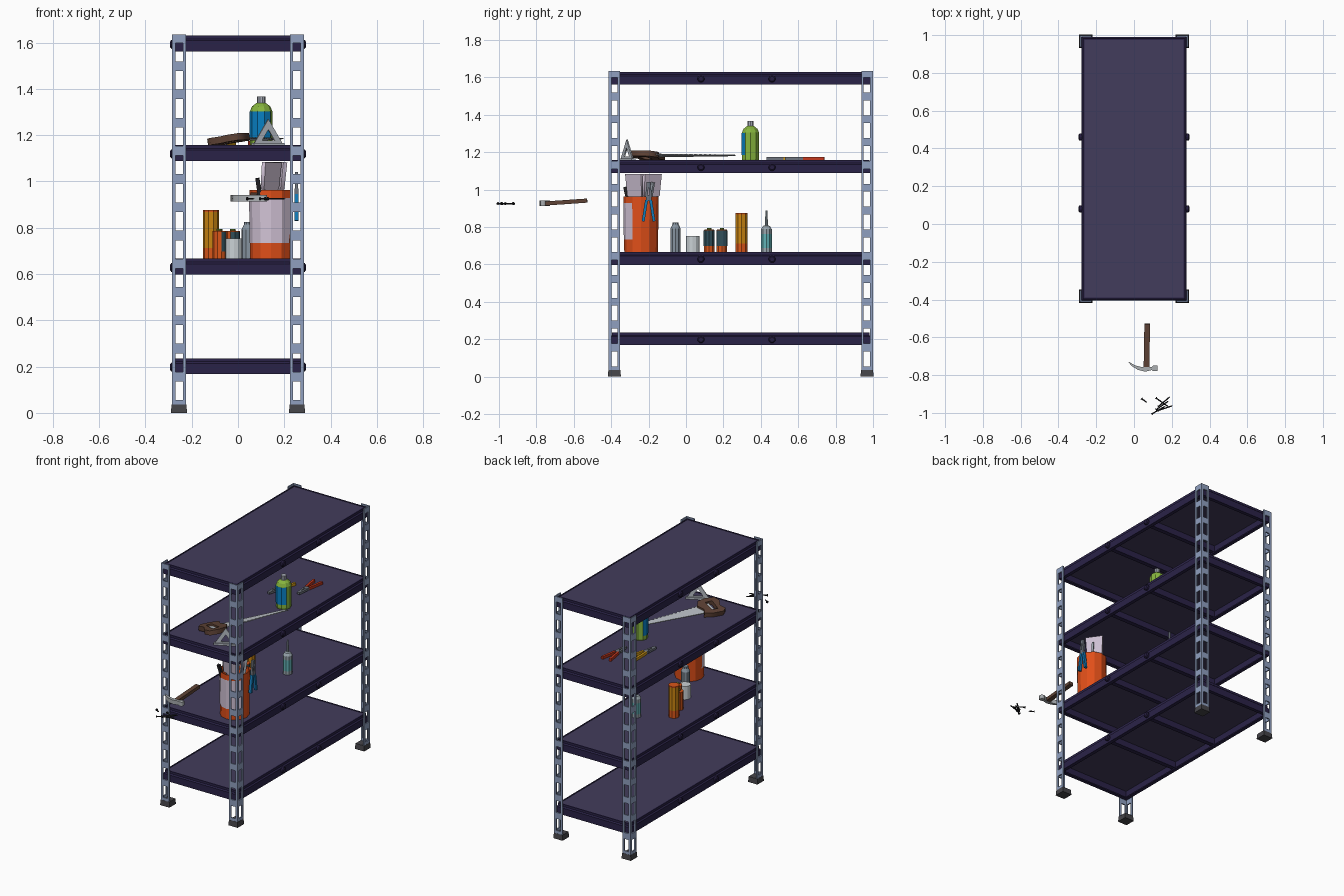
import bpy, bmesh
from math import radians, sin, cos, pi
from mathutils import Matrix, Vector

if "Cube" in bpy.data.objects:
    bpy.data.objects.remove(bpy.data.objects["Cube"])

CY = 0.2925                      # centre of the rack along y
SHELVES = (0.236, 0.666, 1.157, 1.63)
mats = {}


def mat(hexcol):
    if hexcol not in mats:
        m = bpy.data.materials.new("colour_" + hexcol)
        rgb = [(int(hexcol[i:i + 2], 16) / 255) ** 2.2 for i in (0, 2, 4)]
        m.diffuse_color = (*rgb, 1)
        m.use_nodes = True
        m.node_tree.nodes["Principled BSDF"].inputs["Base Color"].default_value = m.diffuse_color
        mats[hexcol] = m
    return mats[hexcol]


def finish(name, bm, cols, loc=(0, 0, 0), rot=(0, 0, 0), normals=True):
    if normals:
        bmesh.ops.recalc_face_normals(bm, faces=bm.faces)
    me = bpy.data.meshes.new(name)
    bm.to_mesh(me)
    bm.free()
    for c in cols:
        me.materials.append(mat(c))
    o = bpy.data.objects.new(name, me)
    o.location = loc
    o.rotation_euler = [radians(a) for a in rot]
    bpy.context.collection.objects.link(o)
    return o


def boxes(name, parts, cols, loc=(0, 0, 0), rot=(0, 0, 0)):
    """parts: (centre, size, colour index, turn about z)"""
    bm = bmesh.new()
    for c, s, k, a in parts:
        m = Matrix.Translation(c) @ Matrix.Rotation(radians(a), 4, 'Z') @ Matrix.Diagonal((*s, 1))
        n = len(bm.faces)
        bmesh.ops.create_cube(bm, size=1, matrix=m)
        bm.faces.ensure_lookup_table()
        for f in bm.faces[n:]:
            f.material_index = k
    return finish(name, bm, cols, loc, rot)


def lathe(name, loc, prof, cols, bands=None, sides=10, rot=(0, 0, 0), arc=(0, 360)):
    """prof: (radius, z); bands: colour index of each profile segment"""
    bm = bmesh.new()
    full = arc[1] - arc[0] == 360
    rings = []
    for i in range(sides if full else sides + 1):
        a = radians(arc[0] + (arc[1] - arc[0]) * i / sides)
        rings.append([bm.verts.new((r * cos(a), r * sin(a), z)) for r, z in prof])
    for i in range(sides):
        p, q = rings[i], rings[(i + 1) % len(rings)]
        for j in range(len(prof) - 1):
            f = bm.faces.new((p[j], q[j], q[j + 1], p[j + 1]))
            f.material_index = bands[j] if bands else 0
    bmesh.ops.remove_doubles(bm, verts=bm.verts, dist=1e-5)
    return finish(name, bm, cols, loc, rot, full)


def plate(name, outlines, thick, col, loc, rot=(0, 0, 0)):
    """flat plate; later outlines are holes"""
    cu = bpy.data.curves.new(name, 'CURVE')
    cu.dimensions, cu.fill_mode, cu.extrude = '2D', 'BOTH', thick / 2
    for pts in outlines:
        s = cu.splines.new('POLY')
        s.points.add(len(pts) - 1)
        for p, (x, y) in zip(s.points, pts):
            p.co = (x, y, 0, 1)
        s.use_cyclic_u = True
    cu.materials.append(mat(col))
    o = bpy.data.objects.new(name, cu)
    o.location = loc
    o.rotation_euler = [radians(a) for a in rot]
    bpy.context.collection.objects.link(o)
    bpy.ops.object.select_all(action='DESELECT')
    o.select_set(True)
    bpy.context.view_layer.objects.active = o
    bpy.ops.object.convert(target='MESH')
    return o


# slotted corner posts: folded sheet with slots, mirrored to four corners
HX, HY = 0.286, 0.7065
path = [(.062, 0), (.049, 0), (.015, 0), (0, 0), (0, .015), (0, .049), (0, .062)]
zs = [0.02]
for i in range(13):
    zs += [0.055 + i * 0.122, 0.135 + i * 0.122]
zs.append(1.635)
bm = bmesh.new()
grid = [[bm.verts.new((x - HX, y - HY, z)) for x, y in path] for z in zs]
for r in range(len(zs) - 1):
    for c in range(6):
        if not (r % 2 and c in (1, 4)):
            bm.faces.new((grid[r][c], grid[r][c + 1], grid[r + 1][c + 1], grid[r + 1][c]))
posts = finish("corner_posts", bm, ["8f9fbf"], (0, CY, 0), normals=False)
so = posts.modifiers.new("thickness", 'SOLIDIFY')
so.thickness, so.offset, so.use_even_offset = 0.008, 1, True
feet = boxes("feet", [((-HX + .031, -HY + .031, .018), (.07, .07, .036), 0, 0)], ["47464a"], (0, CY, 0))
for v in feet.data.vertices:      # slight taper towards the top
    if v.co.z > .02:
        v.co.x += .003 if v.co.x < -.26 else -.003
        v.co.y += .003 if v.co.y < -HY + .03 else -.003
for o in (posts, feet):
    o.modifiers.new("mirror", 'MIRROR').use_axis = (True, True, False)

# shelves: stepped rim, panel, cross bars and bolts
rim = [(.008, 0), (.008, -.015), (0, -.022), (0, -.068), (.024, -.068), (.024, -.06), (.016, -.06), (.016, 0)]
for n, z in enumerate(SHELVES, 1):
    bm = bmesh.new()
    loops = [[bm.verts.new((sx * (.277 - i), sy * (.697 - i), h)) for i, h in rim]
             for sx, sy in ((-1, -1), (1, -1), (1, 1), (-1, 1))]
    for a in range(4):
        p, q = loops[a], loops[(a + 1) % 4]
        for j in range(len(rim)):
            k = (j + 1) % len(rim)
            bm.faces.new((p[j], q[j], q[k], p[k]))
    finish(f"shelf_rim_{n}", bm, ["2e2749"], (0, CY, z))
    boxes(f"shelf_panel_{n}", [((0, 0, -.009), (.522, 1.362, .012), 0, 0)], ["443e5c"], (0, CY, z))
    boxes(f"shelf_cross_bars_{n}", [((0, y, -.037), (.522, .03, .042), 0, 0) for y in (.08, .46)],
          ["2e2749"], (0, 0, z))
    for y in (.08, .46):
        for s in (-1, 1):
            lathe(f"shelf_bolt_{n}", (s * .274, y, z - .038), [(0, 0), (.019, 0), (.019, .014), (.013, .019), (0, .019)],
                  ["2a2342"], sides=12, rot=(0, s * 90, 0))

# green bottle with blue label
z = SHELVES[2] - .003
lathe("green_bottle", (.1, .345, z), [(0, 0), (.046, 0), (.048, .01), (.048, .15), (.04, .17), (.02, .185), (.018, .185),
      (.018, .213), (0, .213)], ["86b440", "a8adb8"], [0, 0, 0, 0, 0, 1, 1, 1])
lathe("green_bottle_label", (.1, .345, z), [(.0495, .03), (.0495, .148)], ["1180c4"], sides=5, arc=(144, 324))

# hand saw
edge = [(.5 - .5 * i / 36, -.025 - .025 * i / 36 + (.01 if i % 2 else 0)) for i in range(37)]
saw_at, saw_rot = (-.03, -.19, z + .028), (-9, 0, 66)
plate("saw_blade", [edge + [(-.03, -.05), (-.03, .045), (0, .045), (.49, .005), (.5, -.005)]], .005, "b9bec4", saw_at, saw_rot)
plate("saw_handle", [[(.03, -.075), (.06, -.03), (.04, .02), (.06, .06), (.0, .08), (-.06, .085), (-.09, .06), (-.075, .02),
                      (-.1, -.03), (-.09, -.075), (-.03, -.085)],
                     [(-.005, -.045), (-.055, -.045), (-.045, .045), (-.005, .04)]], .03, "5e4438", saw_at, saw_rot)

# triangular set square, standing up
tri = [(-.075, 0), (.075, 0), (0, .115)]
plate("set_square", [tri, [(x * .42, .022 + y * .42) for x, y in tri]], .008, "b4bac2", (.13, -.315, z), (90, 0, 27))
boxes("set_square_base", [((0, 0, .006), (.15, .022, .012), 0, 0)], ["b4bac2"], (.13, -.315, z), (0, 0, 27))


# pliers: two handles and a pair of jaws
def pliers(name, loc, rot, col):
    parts = [((s * .02, -.068, 0), (.015, .115, .018), 0, s * 9) for s in (-1, 1)]
    parts += [((0, 0, 0), (.03, .03, .016), 1, 0)]
    parts += [((s * .008, .045, 0), (.012, .08, .014), 1, s * 6) for s in (-1, 1)]
    boxes(name, parts, [col, "6d737c"], loc, rot)


pliers("red_pliers", (.08, .615, z + .012), (0, 0, 180), "c23a22")
pliers("yellow_pliers", (-.062, .515, z + .012), (0, 0, 172), "d39a1e")
pliers("blue_pliers", (.253, -.2, .955), (90, 0, 90), "1a79b5")

# bucket with label and contents
z = SHELVES[1] - .003
lathe("bucket", (.143, -.24, z), [(0, 0), (.09, 0), (.094, .3), (.088, .3), (.084, .01), (0, .01)], ["e0501f"], sides=12)
lathe("bucket_label", (.143, -.24, z), [(.0925, .07), (.0952, .265)], ["d2c3d6"], sides=5, arc=(180, 330))
blade = [(-.022, 0), (.022, 0), (.028, .2), (.05, .215), (.055, .33), (-.055, .33), (-.05, .215), (-.028, .2)]
for i, (x, y, rx, rz) in enumerate(((.12, -.255, 96, 50), (.145, -.2, 84, -55))):
    plate(f"bucket_scraper_{i + 1}", [blade], .02, "cdbfd2", (x, y, .755), (rx, 0, rz))
boxes("bucket_dark_stick", [((0, 0, .17), (.018, .018, .34), 0, 0)], ["2a292c"], (.13, -.25, .685), (13, -8, 0))
boxes("bucket_dark_handle", [((0, 0, .18), (.03, .02, .36), 0, 0)], ["504a52"], (.14, -.25, .685), (3, -4, 20))
boxes("bucket_grey_stick", [((0, 0, .18), (.03, .012, .36), 0, 0)], ["9aa2ab"], (.16, -.24, .685), (-5, 9, 40))

# row of cans and bottles behind the bucket
lathe("grey_bottle", (.043, -.056, z), [(0, 0), (.028, 0), (.028, .13), (.018, .15), (.018, .162), (0, .162)], ["85929e"])
lathe("white_jar", (-.017, .036, z), [(0, 0), (.036, 0), (.036, .09), (0, .09)], ["c9d0d4"], sides=12)
for i, (x, y, arc) in enumerate(((-.022, .124, (-108, 72)), (-.08, .192, (-72, 72))), 1):
    lathe(f"small_can_{i}", (x, y, z), [(0, 0), (.03, 0), (.03, .122), (.012, .124), (.012, .132), (0, .132)],
          ["d9571f", "6f9a3a"], [0, 0, 0, 1, 1])
    lathe(f"small_can_label_{i}", (x, y, z), [(.0312, .035), (.0312, .118)], ["34505a"], sides=5, arc=arc)
lathe("tall_can", (-.117, .297, z), [(0, 0), (.034, 0), (.034, .05), (.034, .205), (.034, .213), (0, .213)],
      ["d9571f", "c98418"], [0, 0, 1, 0, 0])
lathe("nozzle_bottle", (.07, .43, z), [(0, 0), (.03, 0), (.03, .025), (.03, .1), (.03, .125), (.02, .142), (.009, .146),
      (.005, .225), (0, .225)], ["98a5ad", "62b0b4"], [0, 0, 1, 0, 0, 0, 0, 0])

# hammer in front of the rack
boxes("hammer_handle", [((0, .115, 0), (.03, .235, .022), 0, 0)], ["5e4438"], (.066, -.76, .925), (4, 0, -1))
plate("hammer_head", [[(.125, -.75), (.125, -.778), (.1, -.778), (.095, -.773), (.06, -.782), (.02, -.772), (-.015, -.75),
                       (-.032, -.727), (.005, -.748), (.04, -.757), (.095, -.757), (.1, -.75)]], .028, "a9adb0", (0, 0, .927))

# loose nails
for x, y, a in ((.055, -.935, -35), (.13, -.985, 30), (.15, -.96, 35), (.165, -.975, 18), (.15, -.945, -35), (.16, -.94, 40)):
    length = .04 if x < .1 else .085
    lathe("nail", (x - length / 2 * cos(radians(a)), y - length / 2 * sin(radians(a)), .925),
          [(0, 0), (.008, 0), (.008, .004), (.004, .004), (.004, length - .01), (0, length)], ["222224"], sides=6, rot=(0, 90, a))
